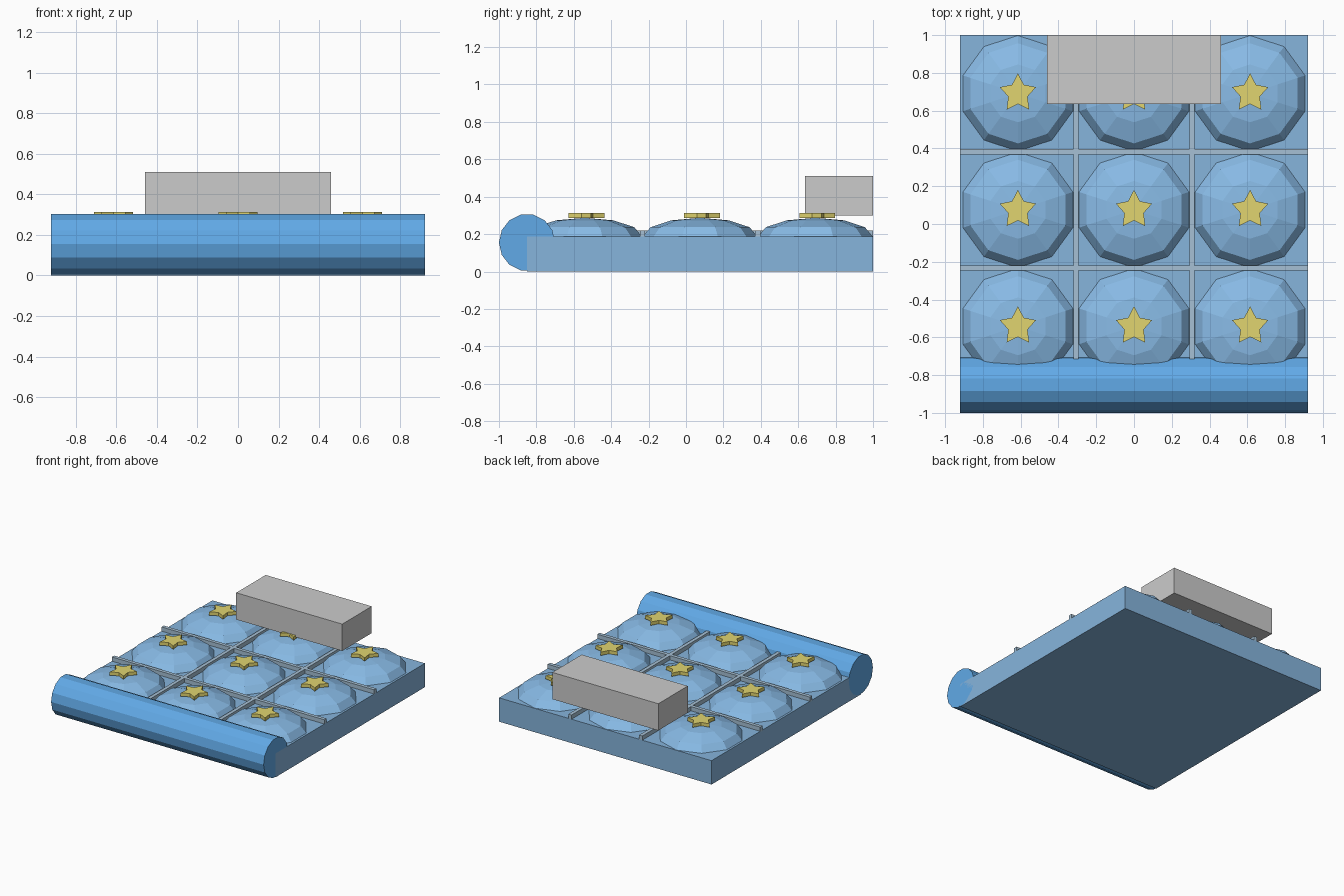
import bpy, bmesh, math

if "Cube" in bpy.data.objects:
    bpy.data.objects.remove(bpy.data.objects["Cube"])

def material(name, rgb):
    m = bpy.data.materials.new(name)
    m.diffuse_color = (*rgb, 1)
    m.use_nodes = True
    m.node_tree.nodes["Principled BSDF"].inputs["Base Color"].default_value = m.diffuse_color
    return m

BASE = material("pale_blue", (0.24, 0.46, 0.72))
ROLL = material("bright_blue", (0.12, 0.40, 0.80))
PUFF = material("puff_blue", (0.25, 0.50, 0.80))
SEAM = material("seam_blue", (0.38, 0.53, 0.66))
GOLD = material("gold", (0.75, 0.66, 0.16))

def finish(name, bm, mat=None):
    bmesh.ops.recalc_face_normals(bm, faces=bm.faces)
    me = bpy.data.meshes.new(name)
    bm.to_mesh(me)
    bm.free()
    ob = bpy.data.objects.new(name, me)
    bpy.context.collection.objects.link(ob)
    if mat:
        me.materials.append(mat)
    return ob

def box(name, lo, hi, mat=None):
    bm = bmesh.new()
    bmesh.ops.create_cube(bm, size=1)
    for v in bm.verts:
        v.co = [(a + b) / 2 + c * (b - a) for a, b, c in zip(lo, hi, v.co)]
    return finish(name, bm, mat)

def prism(name, pts, offset, mat):
    # extrude a closed outline along an offset vector
    bm = bmesh.new()
    f = bm.faces.new([bm.verts.new(p) for p in pts])
    ext = bmesh.ops.extrude_face_region(bm, geom=[f], use_keep_orig=True)
    moved = [g for g in ext["geom"] if isinstance(g, bmesh.types.BMVert)]
    bmesh.ops.translate(bm, verts=moved, vec=offset)
    return finish(name, bm, mat)

def puff(name, x, y, r=0.306, h=0.1, z=0.187, sides=10):
    # half of a flattened ball, with a vertex pointing forward and back
    bm = bmesh.new()
    rings = []
    for lat in (0, 30, 60):
        rr, zz = r * math.cos(math.radians(lat)), z + h * math.sin(math.radians(lat))
        rings.append([bm.verts.new((x + rr * math.sin(math.tau * i / sides),
                                    y + rr * math.cos(math.tau * i / sides), zz))
                      for i in range(sides)])
    top = bm.verts.new((x, y, z + h))
    for i in range(sides):
        j = (i + 1) % sides
        for a, b in zip(rings, rings[1:]):
            bm.faces.new((a[i], a[j], b[j], b[i]))
        bm.faces.new((rings[-1][i], rings[-1][j], top))
    bm.faces.new(rings[0])
    return finish(name, bm, PUFF)

# mattress slab
box("mattress", (-0.922, -0.85, 0), (0.922, 1, 0.187), BASE)

# rolled front edge
prism("front_roll",
      [(-0.922, -0.85 + 0.15 * math.cos(math.tau * i / 14),
        0.155 + 0.153 * math.sin(math.tau * i / 14)) for i in range(14)],
      (1.844, 0, 0), ROLL)

# quilted puffs with a star on each
for row in range(3):
    for col in range(3):
        x, y = (col - 1) * 0.6147, 0.075 + (row - 1) * 0.6167
        puff(f"puff_{row}_{col}", x, y)
        pts = []
        for i in range(10):
            k = 1 if i % 2 == 0 else 0.53
            a = math.tau * i / 10
            pts.append((x + 0.101 * k * math.sin(a), y + 0.106 * k * math.cos(a), 0.287))
        prism(f"star_{row}_{col}", pts, (0, 0, 0.027), GOLD)

# seams between the puffs
for i, s in enumerate((-1, 1)):
    x, y = s * 0.307, 0.075 + s * 0.308
    box(f"long_seam_{i}", (x - 0.014, -0.85, 0.18), (x + 0.014, 1, 0.22), SEAM)
    box(f"cross_seam_{i}", (-0.922, y - 0.014, 0.18), (0.922, y + 0.014, 0.22), SEAM)

# pillow block
box("pillow", (-0.46, 0.635, 0.3), (0.46, 1, 0.51))
